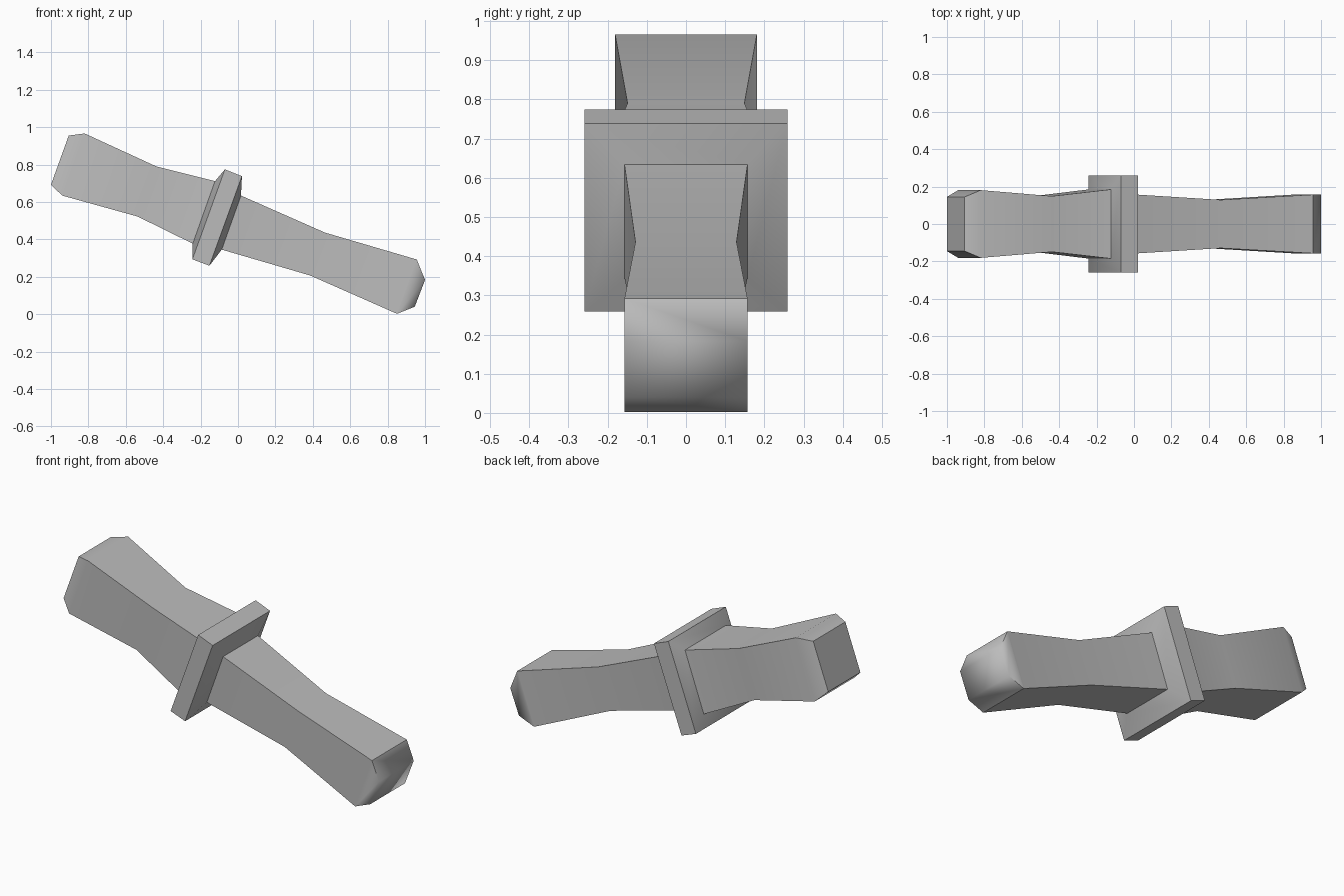
import bpy
import bmesh

cube = bpy.data.objects.get("Cube")
if cube:
    bpy.data.objects.remove(cube, do_unlink=True)

grey = bpy.data.materials.new("plain grey")
grey.use_nodes = True
colour = (0.5, 0.5, 0.5, 1)
grey.diffuse_color = colour
grey.node_tree.nodes["Principled BSDF"].inputs["Base Color"].default_value = colour


def loft(name, sections, sharp_rings, soft_spans=(), cap=None):
    """Square tube through sections of (top x, top z, bottom x, bottom z, half width)."""
    bm = bmesh.new()
    rings = []
    for tx, tz, bx, bz, w in sections:
        corners = ((tx, -w, tz), (tx, w, tz), (bx, w, bz), (bx, -w, bz))
        rings.append([bm.verts.new(c) for c in corners])
    for a, b in zip(rings, rings[1:]):
        for i in range(4):
            j = (i + 1) % 4
            bm.faces.new((a[i], a[j], b[j], b[i]))
    if cap is not None:
        bm.faces.new(rings[cap])
    bmesh.ops.recalc_face_normals(bm, faces=bm.faces)
    for f in bm.faces:
        f.smooth = True
    # Corner edges stay crisp except on soft spans; chosen rings are crisp too
    for i, ring in enumerate(rings):
        for k in range(4):
            if i in sharp_rings:
                bm.edges.get((ring[k], ring[(k + 1) % 4])).smooth = False
            if i + 1 < len(rings) and i not in soft_spans:
                bm.edges.get((ring[k], rings[i + 1][k])).smooth = False
    mesh = bpy.data.meshes.new(name)
    bm.to_mesh(mesh)
    bm.free()
    mesh.materials.append(grey)
    obj = bpy.data.objects.new(name, mesh)
    bpy.context.collection.objects.link(obj)
    return obj


# Sections shared by the grips and the raised faces of the guard
upper_root = (-0.123, 0.711, -0.242, 0.377, 0.185)
lower_root = (0.016, 0.634, -0.087, 0.345, 0.157)

# Upper grip with a bevelled butt
loft("upper_grip", [
    (-0.905, 0.955, -1.0, 0.692, 0.145),
    (-0.82, 0.966, -0.94, 0.634, 0.181),
    (-0.437, 0.79, -0.537, 0.522, 0.149),
    upper_root,
], sharp_rings=(0,), cap=0)

# Guard with faces sloping up to the grips
loft("guard", [
    upper_root,
    (-0.07, 0.774, -0.244, 0.293, 0.259),
    (0.021, 0.738, -0.153, 0.259, 0.259),
    lower_root,
], sharp_rings=(1, 2), soft_spans=(0, 2))

# Lower grip with a rounded nose
loft("lower_grip", [
    lower_root,
    (0.465, 0.436, 0.385, 0.207, 0.129),
    (0.956, 0.292, 0.85, 0.002, 0.157),
    (1.0, 0.183, 0.945, 0.04, 0.157),
], sharp_rings=(2,), cap=3)
